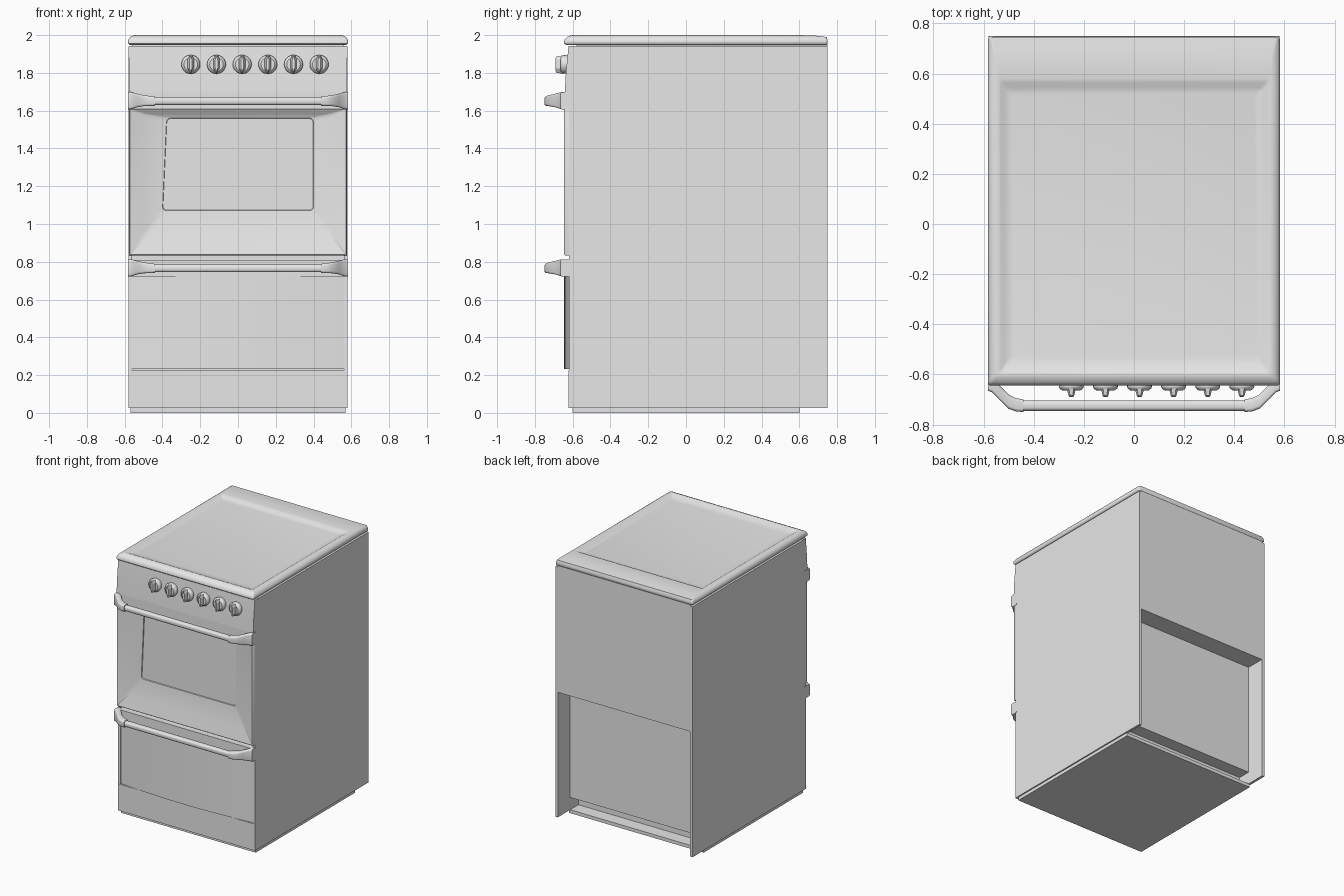
import bpy, bmesh, math
from mathutils import Vector

cube = bpy.data.objects.get("Cube")
if cube:
    bpy.data.objects.remove(cube, do_unlink=True)

grey = bpy.data.materials.new("light_grey")
grey.use_nodes = True
grey.diffuse_color = (0.8, 0.8, 0.8, 1)
grey.node_tree.nodes["Principled BSDF"].inputs["Base Color"].default_value = (0.8, 0.8, 0.8, 1)


def loft(name, rings, smooth=None):
    """Closed skin over rings of equal point count, capped at both ends."""
    bm = bmesh.new()
    loops = [[bm.verts.new(p) for p in ring] for ring in rings]
    n = len(loops[0])
    for a, b in zip(loops, loops[1:]):
        for i in range(n):
            j = (i + 1) % n
            bm.faces.new((a[i], a[j], b[j], b[i]))
    bm.faces.new(loops[0][::-1])
    bm.faces.new(loops[-1])
    bmesh.ops.recalc_face_normals(bm, faces=bm.faces)
    mesh = bpy.data.meshes.new(name)
    bm.to_mesh(mesh)
    bm.free()
    mesh.materials.append(grey)
    ob = bpy.data.objects.new(name, mesh)
    bpy.context.collection.objects.link(ob)
    if smooth:
        bpy.ops.object.select_all(action='DESELECT')
        ob.select_set(True)
        bpy.context.view_layer.objects.active = ob
        bpy.ops.object.shade_smooth_by_angle(angle=math.radians(smooth))
    return ob


def rounded(a0, a1, b0, b1, r, seg=3):
    """2D rounded rectangle outline."""
    pts = []
    corners = ((a1 - r, b1 - r), (a0 + r, b1 - r), (a0 + r, b0 + r), (a1 - r, b0 + r))
    for k, (a, b) in enumerate(corners):
        for s in range(seg + 1):
            t = math.pi / 2 * (k + s / seg)
            pts.append((a + r * math.cos(t), b + r * math.sin(t)))
    return pts


def box(name, x0, x1, y0, y1, z0, z1):
    base = ((x0, y0), (x1, y0), (x1, y1), (x0, y1))
    return loft(name, [[(x, y, z) for x, y in base] for z in (z0, z1)])


def mirror(ob):
    """Mirror across the centre of the cooker."""
    ob.modifiers.new("mirror", 'MIRROR')
    return ob


# Carcass, open and stepped at the lower back
mirror(box("side_panel", 0.56, 0.58, -0.62, 0.75, 0.025, 1.94))
box("upper_back_housing", -0.56, 0.56, -0.58, 0.748, 0.98, 1.95)
box("lower_back_housing", -0.56, 0.56, -0.58, 0.60, 0.12, 0.98)
box("floor_core", -0.56, 0.56, -0.58, 0.50, 0.025, 0.12)
box("base", -0.57, 0.57, -0.60, 0.60, 0, 0.026)
box("kick_plate", -0.579, 0.579, -0.622, -0.58, 0.025, 0.228)

# Hob: rolled rim, sloping back and sunken cooking surface
hob_steps = (
    (0.574, -0.635, 0.745, 1.948), (0.582, -0.645, 0.75, 1.956),
    (0.582, -0.645, 0.75, 1.972), (0.572, -0.63, 0.745, 1.99),
    (0.555, -0.61, 0.68, 1.998), (0.543, -0.60, 0.58, 2.0),
    (0.532, -0.59, 0.565, 1.997), (0.515, -0.565, 0.545, 1.986),
    (0.49, -0.53, 0.52, 1.982))
loft("hob", [[(x, y, z) for x, y in rounded(-w, w, y0, y1, 0.012)]
             for w, y0, y1, z in hob_steps], 50)

# Control panel, leaning back slightly
panel = ((-0.58, 1.695), (-0.642, 1.695), (-0.636, 1.80), (-0.622, 1.942), (-0.58, 1.942))
loft("control_panel", [[(x, y, z) for y, z in panel] for x in (-0.578, 0.578)], 30)

# Control knobs: flared skirt and pointed grip
def circle(cx, cz, y, r, n=20):
    return [(cx + r * math.cos(2 * math.pi * i / n), y,
             cz + r * math.sin(2 * math.pi * i / n)) for i in range(n)]


for k in range(6):
    x, z = -0.25 + 0.136 * k, 1.845
    loft(f"knob_skirt_{k + 1}", [circle(x, z, y, r) for y, r in
         ((-0.62, 0.045), (-0.648, 0.05), (-0.656, 0.047), (-0.664, 0.036))], 35)
    grip = []
    for y, w, h in ((-0.65, 0.02, 0.047), (-0.685, 0.011, 0.043), (-0.69, 0.007, 0.036)):
        grip.append([(x + a * w, y, z + b * h) for a, b in
                     ((0, -1.05), (1, -0.5), (1, 0.6), (0.5, 1), (-0.5, 1), (-1, 0.6), (-1, -0.5))])
    loft(f"knob_grip_{k + 1}", grip)

# Oven door: frame funnelling in to the window
def door_ring(w, z0, z1, r, y, slant=0):
    pts = []
    for x, z in rounded(-w, w, z0, z1, r):
        if x < 0:
            x += slant * (z - z0) / (z1 - z0)
        pts.append((x, y, z))
    return pts


loft("oven_door", [
    door_ring(0.577, 0.832, 1.612, 0.004, -0.575),
    door_ring(0.577, 0.832, 1.612, 0.004, -0.638),
    door_ring(0.571, 0.838, 1.607, 0.004, -0.645),
    door_ring(0.50, 0.935, 1.585, 0.02, -0.622),
    door_ring(0.403, 1.068, 1.563, 0.022, -0.598, 0.022),
    door_ring(0.40, 1.071, 1.560, 0.02, -0.598, 0.022),
    door_ring(0.398, 1.073, 1.558, 0.02, -0.592, 0.022)], 50)

# Warming drawer with a bowed front
bow = [(0.577, -0.58), (-0.577, -0.58)]
for i in range(25):
    u = -1 + i / 12
    bow.append((0.577 * u, -0.612 - 0.033 * (1 - u * u)))
loft("drawer_front", [[(x, y, z) for x, y in bow] for z in (0.232, 0.724)], 40)

# Handles on the door and the drawer
def handle(part, z):
    box(part + "_rail", -0.578, 0.578, -0.642, -0.575, z - 0.045, z + 0.043)
    stations = (
        (0.583, -0.665, -0.60, -0.046, 0.046), (0.565, -0.672, -0.61, -0.044, 0.046),
        (0.535, -0.703, -0.645, -0.034, 0.038), (0.50, -0.737, -0.68, -0.028, 0.030),
        (0.47, -0.748, -0.695, -0.027, 0.026), (0.44, -0.75, -0.70, -0.027, 0.022))
    arm = [[(x, y, z + h) for y, h in rounded(y0, y1, h0, h1, 0.012)]
           for x, y0, y1, h0, h1 in stations]
    mirror(loft(part + "_handle_bracket", arm, 50))
    bar = rounded(-0.745, -0.704, -0.022, 0.018, 0.014)
    loft(part + "_handle_bar", [[(x, y, z + h) for y, h in bar] for x in (-0.45, 0.45)], 40)


handle("door", 1.652)
handle("drawer", 0.767)
